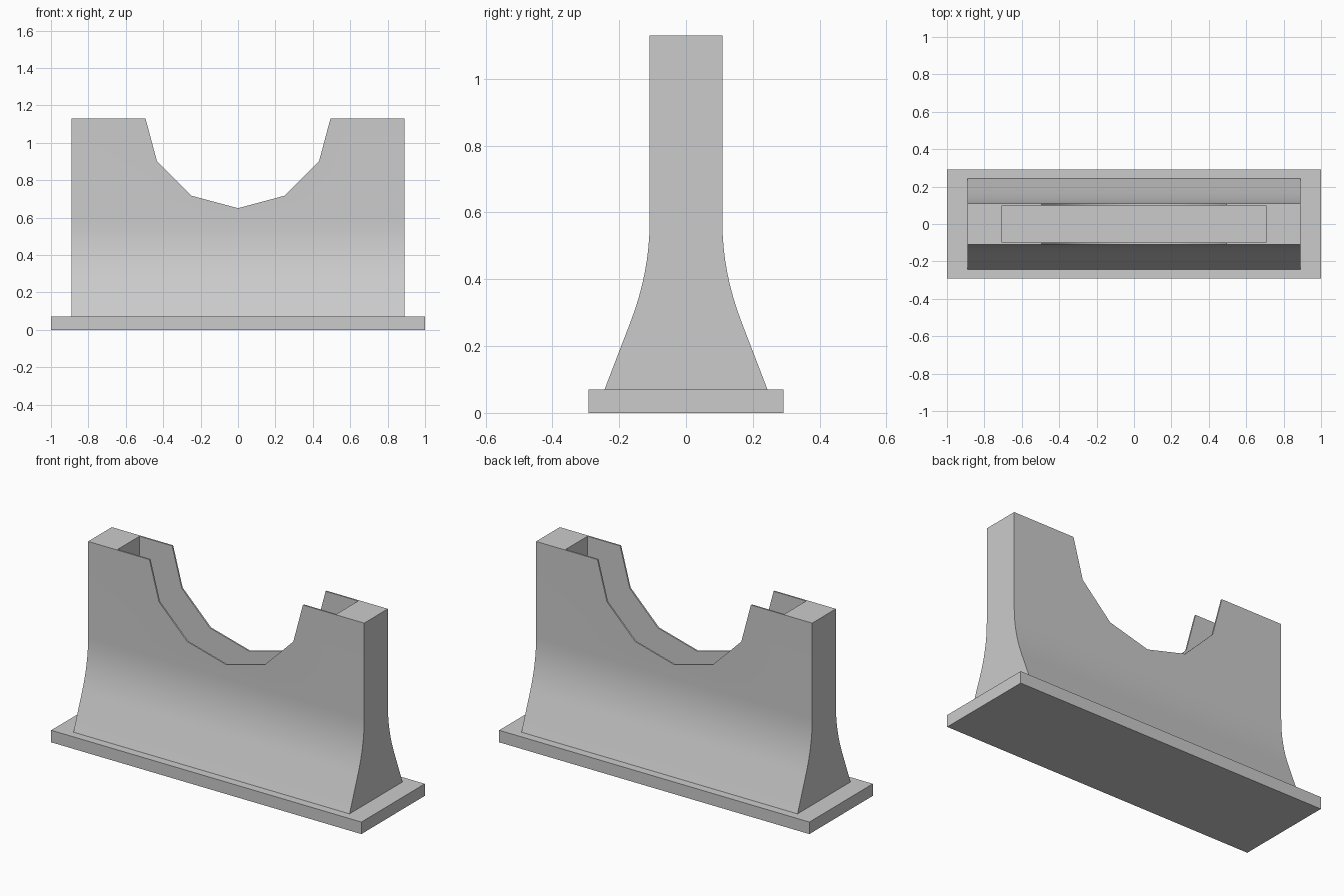
import bpy, bmesh
from math import pi, radians

if "Cube" in bpy.data.objects:
    bpy.data.objects.remove(bpy.data.objects["Cube"])


def add_box(name, size, centre):
    bpy.ops.mesh.primitive_cube_add(size=1, location=centre)
    ob = bpy.context.object
    ob.name = name
    ob.scale = size
    bpy.ops.object.transform_apply(location=False, rotation=False, scale=True)
    return ob


def cut(target, cutter):
    bpy.ops.object.select_all(action='DESELECT')
    bpy.context.view_layer.objects.active = target
    target.select_set(True)
    mod = target.modifiers.new("cut", 'BOOLEAN')
    mod.operation = 'DIFFERENCE'
    mod.solver = 'EXACT'
    mod.object = cutter
    bpy.ops.object.modifier_apply(modifier=mod.name)
    bpy.data.objects.remove(cutter)


# Base plate
add_box("base_plate", (2, 0.584, 0.07), (0, 0, 0.035))

# Flared upright: half profile (y, z) with a curved flare, mirrored and extruded along x
p0, p1, p2 = (0.167, 0.27), (0.109, 0.42), (0.109, 0.57)
half = [(0.244, 0.07)]
for i in range(9):
    t = i / 8
    half.append(tuple((1 - t) ** 2 * a + 2 * t * (1 - t) * b + t * t * c
                      for a, b, c in zip(p0, p1, p2)))
half.append((0.109, 1.13))
profile = half + [(-y, z) for y, z in reversed(half)]

bm = bmesh.new()
face = bm.faces.new([bm.verts.new((-0.89, y, z)) for y, z in profile])
ext = bmesh.ops.extrude_face_region(bm, geom=[face])
bmesh.ops.translate(bm, vec=(1.78, 0, 0),
                    verts=[g for g in ext["geom"] if isinstance(g, bmesh.types.BMVert)])
bmesh.ops.recalc_face_normals(bm, faces=bm.faces)
mesh = bpy.data.meshes.new("upright_holder")
bm.to_mesh(mesh)
bm.free()
holder = bpy.data.objects.new("upright_holder", mesh)
bpy.context.collection.objects.link(holder)

# Twelve-sided round notch through the top
bpy.ops.mesh.primitive_cylinder_add(vertices=12, radius=0.5, depth=1,
                                    location=(0, 0, 1.15), rotation=(pi / 2, 0, 0))
cut(holder, bpy.context.object)

# Narrow slot between the two thin side walls
cut(holder, add_box("slot_cutter", (1.41, 0.2, 0.9), (0, 0, 0.43 + 0.45)))

# Smooth flare, crisp edges
bpy.ops.object.shade_smooth_by_angle(angle=radians(30))
